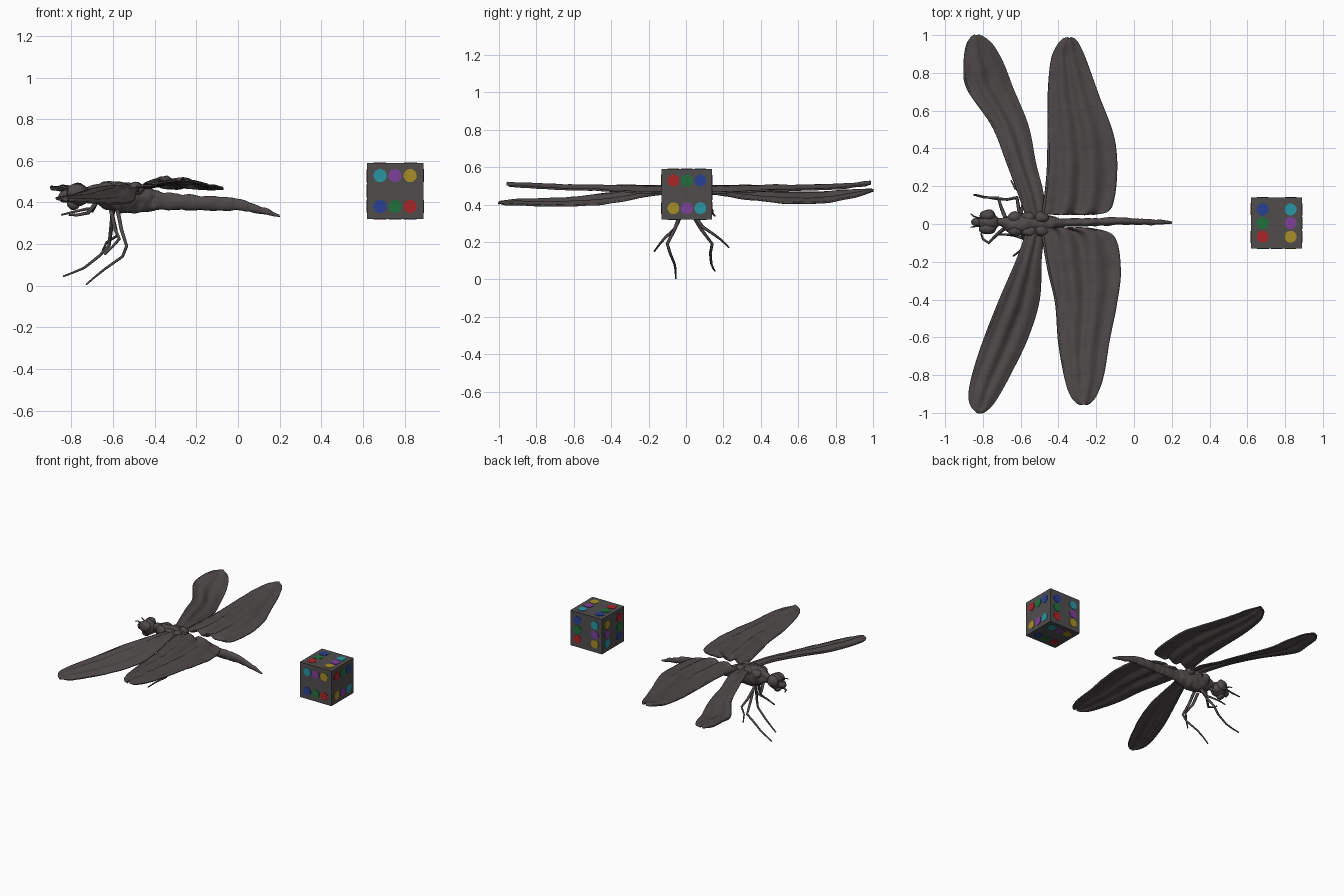
import bpy, bmesh, math, random
from mathutils import Vector, noise

random.seed(3)
old = bpy.data.objects.get("Cube")
if old:
    bpy.data.objects.remove(old, do_unlink=True)


def material(name, r, g, b):
    m = bpy.data.materials.new(name)
    m.use_nodes = True
    m.diffuse_color = (r, g, b, 1)
    m.node_tree.nodes["Principled BSDF"].inputs["Base Color"].default_value = (r, g, b, 1)
    return m


DARK = material("dark brown grey", .078, .069, .067)
GREY = material("cube grey", .08, .074, .073)
CYAN = material("cyan", .02, .3, .37)
PURPLE = material("purple", .21, .05, .33)
YELLOW = material("yellow", .38, .27, .02)
BLUE = material("blue", .02, .05, .29)
GREEN = material("green", .015, .16, .045)
RED = material("red", .4, .018, .022)


def finish(name, bm, mat, smooth=True):
    bmesh.ops.recalc_face_normals(bm, faces=bm.faces)
    me = bpy.data.meshes.new(name)
    bm.to_mesh(me)
    bm.free()
    me.materials.append(mat)
    for p in me.polygons:
        p.use_smooth = smooth
    ob = bpy.data.objects.new(name, me)
    bpy.context.collection.objects.link(ob)
    return ob


def sample(rows, t):
    """Smoothly interpolated row of a station table, t from 0 to 1."""
    s = min(t, 1) * (len(rows) - 1)
    i = min(int(s), len(rows) - 2)
    f = s - i
    a, b, c, d = (rows[min(max(k, 0), len(rows) - 1)] for k in range(i - 1, i + 3))
    return [q + f * (r - p + f * (2 * p - 5 * q + 4 * r - s4 + f * (3 * (q - r) + s4 - p))) / 2
            for p, q, r, s4 in zip(a, b, c, d)]


def grid_faces(bm, rows, closed):
    n = len(rows[0])
    for a, b in zip(rows, rows[1:]):
        for j in range(n if closed else n - 1):
            k = (j + 1) % n
            bm.faces.new((a[j], a[k], b[k], b[j]))


def loft(name, stations, steps, sides=16, rings=0, rough=0):
    """Body along x from stations (x, y, z, half width, half height)."""
    bm = bmesh.new()
    rows = []
    for i in range(steps + 1):
        t = i / steps
        x, y, z, w, h = sample(stations, t)
        k = 1 - .1 * abs(math.cos(math.pi * rings * t)) ** 6 if rings else 1
        row = []
        for j in range(sides):
            a = math.tau * j / sides
            p = Vector((x, y + w * k * math.cos(a), z + h * k * math.sin(a)))
            p += rough * noise.noise_vector(p * 25)
            row.append(bm.verts.new(p))
        rows.append(row)
    grid_faces(bm, rows, True)
    bm.faces.new(rows[0])
    bm.faces.new(rows[-1])
    return finish(name, bm, DARK)


def blob(name, centre, size):
    bm = bmesh.new()
    bmesh.ops.create_uvsphere(bm, u_segments=16, v_segments=10, radius=1)
    for v in bm.verts:
        v.co = Vector(centre) + Vector(c * s for c, s in zip(v.co, size))
        v.co += .006 * noise.noise_vector(v.co * 30)
    return finish(name, bm, DARK)


def tube(name, points, radius):
    cu = bpy.data.curves.new(name, "CURVE")
    cu.dimensions = "3D"
    cu.bevel_depth = radius
    cu.bevel_resolution = 1
    cu.use_fill_caps = True
    sp = cu.splines.new("POLY")
    sp.points.add(len(points) - 1)
    for i, (q, p) in enumerate(zip(sp.points, points)):
        q.co = (*p, 1)
        q.radius = 1.35 - .8 * i / (len(points) - 1)
    cu.materials.append(DARK)
    ob = bpy.data.objects.new(name, cu)
    bpy.context.collection.objects.link(ob)


def wing(name, stations, arch, veins):
    """Wing from stations (y, leading x, trailing x, leading z, trailing z)."""
    bm = bmesh.new()
    rows, spar = [], []
    across, along = 28, 60
    for i in range(along + 1):
        t = i / along
        y, lead, trail, zl, zt = sample(stations, t)
        row = []
        for j in range(across + 1):
            v = j / across
            chord = trail - lead
            pleat = .016 * chord / .3 * math.sin(veins * math.pi * v ** .8 + 2 * t) * (1 - .6 * t)
            z = zl + (zt - zl) * v + (arch + pleat) * math.sin(math.pi * v)
            z += .004 * noise.noise(Vector((lead + chord * v, y, 0)) * 14)
            row.append(bm.verts.new((lead + chord * v, y, z)))
        rows.append(row)
        spar.append((lead + .004, y, zl))
    grid_faces(bm, rows, False)
    ob = finish(name, bm, DARK)
    mod = ob.modifiers.new("thickness", "SOLIDIFY")
    mod.thickness = .009
    mod.offset = 0
    tube(name + "_edge", spar, .007)


# Four wings, each with its own outline
wing("back_fore_wing", [
    (.02, -.56, -.47, .47, .46), (.16, -.61, -.48, .48, .455), (.32, -.67, -.52, .48, .43),
    (.52, -.75, -.56, .465, .41), (.72, -.885, -.64, .465, .41), (.85, -.9, -.69, .475, .43),
    (.94, -.89, -.74, .475, .45), (.98, -.87, -.78, .475, .465), (1, -.845, -.82, .47, .47)], .01, 5)
wing("front_fore_wing", [
    (-.02, -.56, -.47, .47, .46), (-.18, -.615, -.49, .475, .45), (-.4, -.71, -.5, .46, .41),
    (-.6, -.79, -.56, .435, .395), (-.78, -.85, -.645, .425, .395), (-.9, -.875, -.71, .42, .4),
    (-.96, -.865, -.75, .415, .4), (-.99, -.84, -.785, .41, .405), (-1, -.82, -.81, .405, .405)], .01, 5)
wing("back_hind_wing", [
    (.05, -.49, -.2, .47, .47), (.085, -.48, -.12, .475, .465), (.26, -.46, -.09, .48, .465),
    (.46, -.455, -.105, .48, .475), (.68, -.455, -.185, .485, .48), (.86, -.44, -.25, .495, .49),
    (.94, -.41, -.285, .505, .5), (.975, -.38, -.31, .508, .505), (.985, -.35, -.335, .51, .51)], .014, 6)
wing("front_hind_wing", [
    (-.02, -.49, -.24, .47, .47), (-.065, -.485, -.105, .475, .465), (-.24, -.455, -.07, .48, .465),
    (-.42, -.415, -.09, .48, .475), (-.62, -.4, -.13, .485, .48), (-.8, -.37, -.16, .495, .49),
    (-.9, -.34, -.195, .5, .495), (-.945, -.305, -.23, .505, .5), (-.955, -.275, -.255, .505, .505)], .014, 6)

# Head with eyes and mouth
blob("head", (-.77, .01, .435), (.06, .05, .055))
for side, y in (("back", .045), ("front", -.025)):
    blob(side + "_eye", (-.775, y, .45), (.045, .032, .042))
blob("mouth", (-.825, .01, .43), (.038, .026, .032))
blob("jaw", (-.79, .01, .39), (.03, .03, .025))

# Thorax with wing muscles
loft("thorax", [
    (-.73, .01, .44, .02, .025), (-.69, .005, .44, .028, .04), (-.64, 0, .435, .055, .065),
    (-.57, 0, .425, .062, .075), (-.5, 0, .42, .058, .07), (-.43, .005, .415, .035, .055),
    (-.38, .008, .41, .022, .045)], 40, 20, 0, .014)
for i, x in enumerate((-.63, -.56, -.49)):
    for side, s in (("back", 1), ("front", -1)):
        blob(side + "_wing_muscle_" + str(i), (x, s * .035, .465), (.04, .032, .032))

# Segmented abdomen
loft("abdomen", [
    (-.44, .005, .41, .028, .05), (-.33, .008, .405, .022, .043), (-.22, .01, .4, .022, .038),
    (-.1, .015, .395, .022, .035), (0, .013, .39, .018, .03), (.08, .011, .372, .016, .022),
    (.15, .01, .352, .013, .015), (.2, .008, .335, .006, .005)], 90, 14, 9, .004)

# Legs
legs = {
    "back_hind_leg": [(-.6, .02, .37), (-.61, .08, .27), (-.62, .14, .19), (-.67, .13, .14),
                      (-.74, .135, .085), (-.8, .145, .06), (-.84, .155, .045)],
    "front_hind_leg": [(-.58, -.02, .37), (-.56, -.06, .27), (-.535, -.1, .19), (-.555, -.085, .14),
                       (-.64, -.06, .08), (-.69, -.055, .04), (-.73, -.055, .005)],
    "back_middle_leg": [(-.61, .03, .36), (-.59, .09, .28), (-.58, .15, .24), (-.63, .19, .21), (-.65, .23, .17)],
    "front_middle_leg": [(-.61, -.02, .36), (-.59, -.06, .27), (-.57, -.11, .225), (-.6, -.14, .19), (-.64, -.17, .15)],
    "back_front_leg": [(-.68, .03, .4), (-.7, .08, .36), (-.72, .14, .37), (-.79, .14, .355), (-.85, .155, .34)],
    "front_front_leg": [(-.68, -.02, .4), (-.72, -.05, .35), (-.77, -.1, .34), (-.8, -.08, .34), (-.81, -.05, .34)],
}
for name, path in legs.items():
    tube(name, path, .008)
for side, y in (("back", .03), ("front", -.01)):
    tube(side + "_feeler", [(-.82, y, .46), (-.85, y * 1.4, .47), (-.865, y * 1.8, .465)], .004)

# Marked cube
CENTRE = Vector((.755, .005, .455))
HALF = .135
bm = bmesh.new()
bmesh.ops.create_cube(bm, size=2 * HALF)
bmesh.ops.translate(bm, verts=bm.verts, vec=CENTRE)
finish("marked_cube", bm, GREY, False)

# Six coloured spots on every face, as thin plates
X, Y, Z = Vector((1, 0, 0)), Vector((0, 1, 0)), Vector((0, 0, 1))
faces = {"front": (-Y, X, Z), "left": (X, -Y, -Z), "top": (Z, -Y, X),
         "back": (Y, -Z, -X), "right": (-X, Z, Y), "bottom": (-Z, -X, Y)}
spots = ((1, (CYAN, PURPLE, YELLOW)), (-1, (BLUE, GREEN, RED)))
for face, (n, u, v) in faces.items():
    for row, colours in spots:
        for col, mat in enumerate(colours):
            c = CENTRE + n * HALF + u * (col - 1) * .072 + v * row * .074
            bm = bmesh.new()
            ring = []
            for k in range(12):
                a = math.tau * (k + .5) / 12
                ring.append(bm.verts.new(c + .032 * (u * math.cos(a) + v * math.sin(a))))
            disc = bm.faces.new(ring)
            out = bmesh.ops.extrude_face_region(bm, geom=[disc])
            lifted = [e for e in out["geom"] if isinstance(e, bmesh.types.BMVert)]
            bmesh.ops.translate(bm, verts=lifted, vec=n * .003)
            finish(face + "_" + mat.name + "_spot", bm, mat, False)
